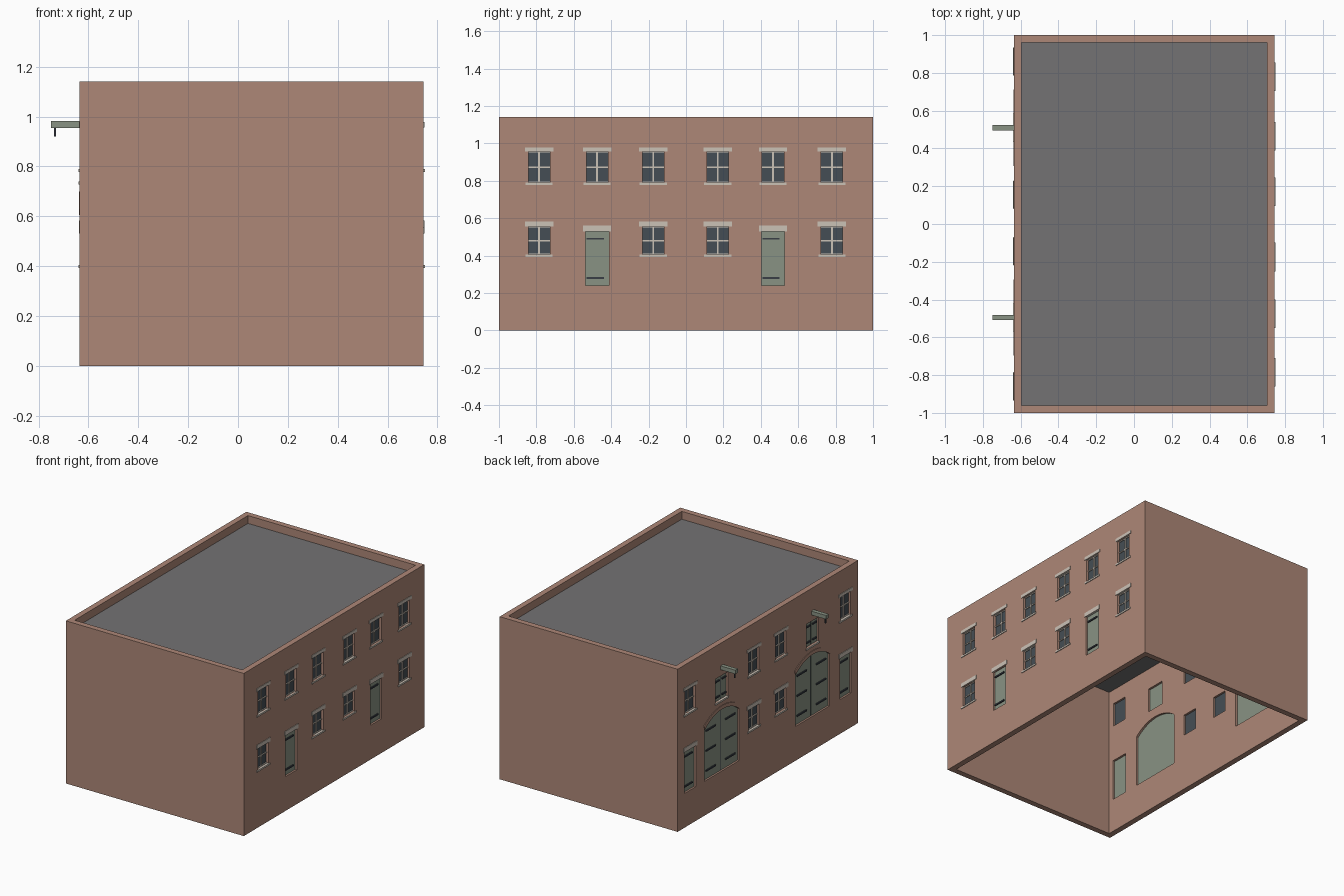
import bpy, bmesh, math

old = bpy.data.objects.get("Cube")
if old:
    bpy.data.objects.remove(old, do_unlink=True)


def material(name, rgb):
    m = bpy.data.materials.new(name)
    m.use_nodes = True
    m.diffuse_color = (*rgb, 1)
    m.node_tree.nodes["Principled BSDF"].inputs["Base Color"].default_value = (*rgb, 1)
    return m


BRICK = material("brick", (0.42, 0.245, 0.185))
ROOF = material("roof_grey", (0.175, 0.17, 0.172))
GREEN = material("painted_green", (0.25, 0.29, 0.23))
GLASS = material("dark_glass", (0.06, 0.076, 0.09))
STONE = material("pale_stone", (0.60, 0.54, 0.47))
IRON = material("iron", (0.04, 0.047, 0.06))

RIGHT, LEFT = 0.745, -0.635      # outer wall planes
WALL = 0.04                      # wall thickness
TOP = 1.14


def prism(name, outline, x0, x1, mat=None):
    """Extrude a (y, z) outline along x."""
    bm = bmesh.new()
    face = bm.faces.new([bm.verts.new((x0, y, z)) for y, z in outline])
    new = bmesh.ops.extrude_face_region(bm, geom=[face])["geom"]
    for v in new:
        if isinstance(v, bmesh.types.BMVert):
            v.co.x = x1
    bmesh.ops.recalc_face_normals(bm, faces=bm.faces)
    mesh = bpy.data.meshes.new(name)
    bm.to_mesh(mesh)
    bm.free()
    ob = bpy.data.objects.new(name, mesh)
    bpy.context.collection.objects.link(ob)
    if mat:
        mesh.materials.append(mat)
    return ob


def rect(y, width, z0, z1):
    h = width / 2
    return [(y - h, z0), (y + h, z0), (y + h, z1), (y - h, z1)]


def arc(y, half, spring, rise, steps=14):
    """Points of a shallow arch, from +y to -y."""
    r = (half * half + rise * rise) / (2 * rise)
    a = math.asin(half / r)
    angles = [a - 2 * a * i / steps for i in range(steps + 1)]
    return [(y + r * math.sin(t), spring + rise - r + r * math.cos(t)) for t in angles]


def on_wall(name, side, outline, d0, d1, mat):
    """Prism on a side wall; d is the distance out from its surface."""
    plane, s = (RIGHT, 1) if side > 0 else (LEFT, -1)
    return prism(name, outline, plane + s * d0, plane + s * d1, mat)


cutters = []


def opening(side, outline):
    cutters.append(on_wall("opening_cutter", side, outline, -0.07, 0.03, None))


def hinges(name, side, y, width, heights, edge):
    """Straps of 3/4 leaf length starting at one edge of a leaf."""
    length = width * 0.74
    centre = y + edge * (width / 2 - length / 2 - 0.006)
    for z in heights:
        on_wall(name, side, rect(centre, length, z - 0.005, z + 0.005), -0.014, -0.005, IRON)


def window(side, y, z0, z1, lintel):
    w = 0.116
    opening(side, rect(y, w, z0, z1))
    on_wall("window_glass", side, rect(y, w, z0, z1), -0.026, -0.018, GLASS)
    mid = (z0 + z1) / 2
    bars = [rect(y, 0.01, z0, z1), rect(y, w, mid - 0.004, mid + 0.004),
            rect(y, w, z0, z0 + 0.005), rect(y, w, z1 - 0.005, z1)]
    for bar in bars:
        on_wall("window_bar", side, bar, -0.022, -0.012, STONE)
    on_wall("window_sill", side, rect(y, 0.145, z0 - 0.012, z0), -0.02, 0.005, STONE)
    on_wall("window_lintel", side, rect(y, 0.152, z1, z1 + lintel), -0.02, 0.004, STONE)


def door(side, y):
    w = 0.125
    opening(side, rect(y, w, 0.24, 0.53))
    on_wall("side_door", side, rect(y, w, 0.24, 0.53), -0.025, -0.013, GREEN)
    on_wall("door_lintel", side, rect(y, 0.15, 0.53, 0.56), -0.02, 0.004, STONE)
    hinges("door_hinge", side, y, w, (0.28, 0.49), -side)


def loading_bay(y):
    # Arched double doors
    half, spring, rise = 0.19, 0.605, 0.07
    outline = [(y - half, 0.24), (y + half, 0.24)] + arc(y, half, spring, rise)
    opening(-1, outline)
    on_wall("arched_door", -1, outline, -0.025, -0.013, GREEN)
    on_wall("arched_door_seam", -1, rect(y, 0.004, 0.24, 0.67), -0.014, -0.012, IRON)
    inner = arc(y, half, spring, rise)
    outer = arc(y, half + 0.012, spring + 0.025, rise)
    on_wall("brick_arch", -1, inner + outer[::-1], -0.02, 0.004, BRICK)
    for e in (-1, 1):
        hinges("arched_door_hinge", -1, y + e * half / 2, half * 0.75, (0.30, 0.44, 0.58), e)
    # Hoist hatch above
    hatch = rect(y, 0.135, 0.74, 0.91)
    opening(-1, hatch)
    on_wall("hatch", -1, hatch, -0.025, -0.013, GREEN)
    on_wall("hatch_seam", -1, rect(y, 0.003, 0.74, 0.91), -0.014, -0.012, IRON)
    on_wall("hatch_sill", -1, rect(y, 0.15, 0.728, 0.74), -0.02, 0.005, STONE)
    for e in (-1, 1):
        hinges("hatch_hinge", -1, y + e * 0.034, 0.06, (0.77, 0.88), e)
    # Hoist beam and hook
    on_wall("hoist_beam", -1, rect(y, 0.028, 0.955, 0.982), -0.03, 0.115, GREEN)
    on_wall("hoist_hook", -1, rect(y, 0.01, 0.92, 0.955), 0.096, 0.104, IRON)


# Right side: six bays, doors in the second and fifth
for i, y in enumerate((-0.785, -0.475, -0.175, 0.17, 0.465, 0.78)):
    window(1, y, 0.79, 0.957, 0.022)
    if i in (1, 4):
        door(1, y)
    else:
        window(1, y, 0.405, 0.555, 0.028)

# Left side: end doors, middle windows, two loading bays
for y in (0.86, 0.155, -0.145, -0.86):
    window(-1, y, 0.79, 0.957, 0.022)
    if abs(y) > 0.5:
        door(-1, y)
    else:
        window(-1, y, 0.405, 0.555, 0.028)
for y in (0.51, -0.495):
    loading_bay(y)

# Hollow brick shell, open below, with openings cut through
walls = prism("brick_walls", rect(0, 2, 0, TOP), LEFT, RIGHT, BRICK)
inside = prism("inside_cutter", rect(0, 2 - 2 * WALL, -0.1, TOP + 0.1),
               LEFT + WALL, RIGHT - WALL)


def cut(target, cutter):
    mod = target.modifiers.new("cut", 'BOOLEAN')
    mod.operation = 'DIFFERENCE'
    mod.solver = 'EXACT'
    mod.object = cutter
    cutter.hide_render = True


for c in [inside] + cutters:
    cut(walls, c)
graph = bpy.context.evaluated_depsgraph_get()
result = bpy.data.meshes.new_from_object(walls.evaluated_get(graph))
walls.modifiers.clear()
walls.data = result
result.materials.clear()
result.materials.append(BRICK)
for p in result.polygons:
    p.material_index = 0
for c in [inside] + cutters:
    bpy.data.objects.remove(c, do_unlink=True)

# Flat roof behind the parapet
prism("flat_roof", rect(0, 2 - 2 * WALL, 1.06, 1.085), LEFT + WALL, RIGHT - WALL, ROOF)
